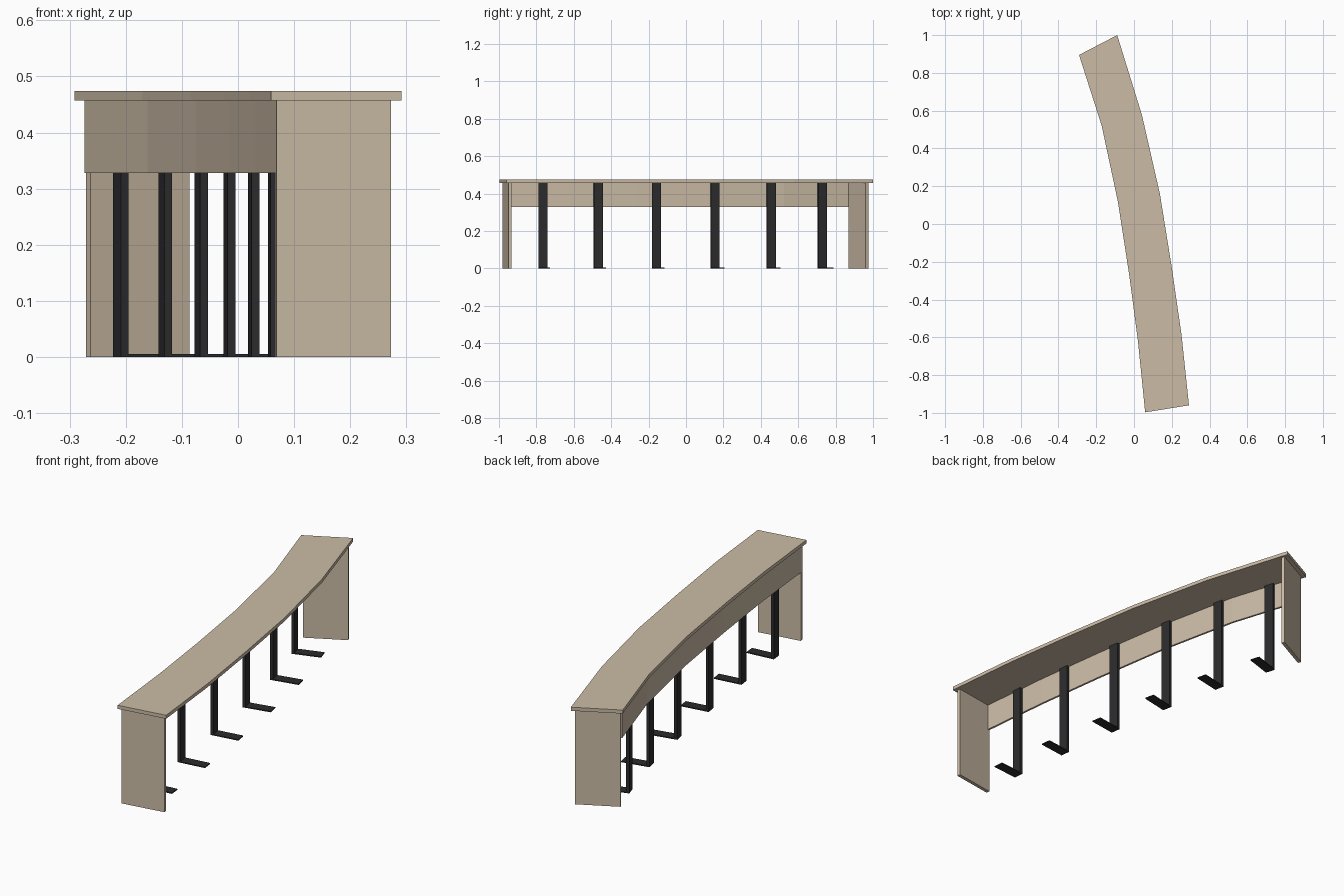
import bpy, bmesh
from mathutils import Vector

if "Cube" in bpy.data.objects:
    bpy.data.objects.remove(bpy.data.objects["Cube"])

# plan of the curved top: matching points on the left and right edges, far to near
LEFT = [Vector(p) for p in ((-.291, .895), (-.171, .52), (-.085, .117),
                            (-.026, -.265), (.021, -.62), (.059, -.997))]
RIGHT = [Vector(p) for p in ((-.089, 1.0), (.042, .577), (.137, .16),
                             (.2, -.23), (.252, -.59), (.291, -.96))]
TOP_Z, UNDER_Z, PANEL_Z = .474, .457, .328


def material(name, color):
    m = bpy.data.materials.new(name)
    m.diffuse_color = (*color, 1)
    m.use_nodes = True
    m.node_tree.nodes["Principled BSDF"].inputs["Base Color"].default_value = m.diffuse_color
    return m


wood = material("light_wood", (.60, .50, .38))
metal = material("black_metal", (.025, .025, .027))


def add_strip(bm, a, b, z0, z1):
    """Solid strip between two plan lines, from z0 to z1."""
    cols = [[bm.verts.new((p.x, p.y, z)) for p, z in
             ((l, z0), (r, z0), (r, z1), (l, z1))] for l, r in zip(a, b)]
    faces = [bm.faces.new(cols[0]), bm.faces.new(cols[-1][::-1])]
    for c, d in zip(cols, cols[1:]):
        for i in range(4):
            j = (i + 1) % 4
            faces.append(bm.faces.new((c[i], d[i], d[j], c[j])))
    bmesh.ops.recalc_face_normals(bm, faces=faces)


def make(name, mat, strips):
    bm = bmesh.new()
    for s in strips:
        add_strip(bm, *s)
    me = bpy.data.meshes.new(name)
    bm.to_mesh(me)
    bm.free()
    me.materials.append(mat)
    ob = bpy.data.objects.new(name, me)
    bpy.context.collection.objects.link(ob)
    return ob


# table top
make("table_top", wood, [(LEFT, RIGHT, UNDER_Z, TOP_Z)])


# end panels, set in from the ends of the top
def end_panel(name, i, k, inset):
    across = (RIGHT[i] - LEFT[i]).normalized()
    inward = Vector((across.y, -across.x)) * k
    l, r = LEFT[i] + across * .012, RIGHT[i] - across * .016
    rows = [inward * inset, inward * (inset + .017)]
    make(name, wood, [([l + d for d in rows], [r + d for d in rows], 0, UNDER_Z)])


end_panel("far_end_panel", 0, 1, .02)
end_panel("near_end_panel", 5, -1, .014)

# curved modesty panel just inside the left edge, between the end panels
edge = LEFT[:]
edge[0] = LEFT[0].lerp(LEFT[1], .07)
edge[-1] = LEFT[-1].lerp(LEFT[-2], .06)
across = [(r - l).normalized() for l, r in zip(LEFT, RIGHT)]
make("modesty_panel", wood, [([p + n * .010 for p, n in zip(edge, across)],
                              [p + n * .020 for p, n in zip(edge, across)],
                              PANEL_Z, UNDER_Z)])

# L-shaped legs: flat post against the panel and a foot pointing inward
for n, y in enumerate((.712, .444, .144, -.166, -.476, -.77), 1):
    a, b = next((a, b) for a, b in zip(LEFT, LEFT[1:]) if a.y >= y >= b.y)
    t = (b - a).normalized()
    out = Vector((-t.y, t.x))
    p = a.lerp(b, (a.y - y) / (a.y - b.y)) - t * (.027 * out.y)

    def bar(d0, d1, z0, z1):
        ends = (p - t * .024, p + t * .024)
        return ([e + out * d0 for e in ends], [e + out * d1 for e in ends], z0, z1)

    make(f"leg_{n}", metal, [bar(.020, .034, .005, UNDER_Z), bar(.020, .155, 0, .005)])
